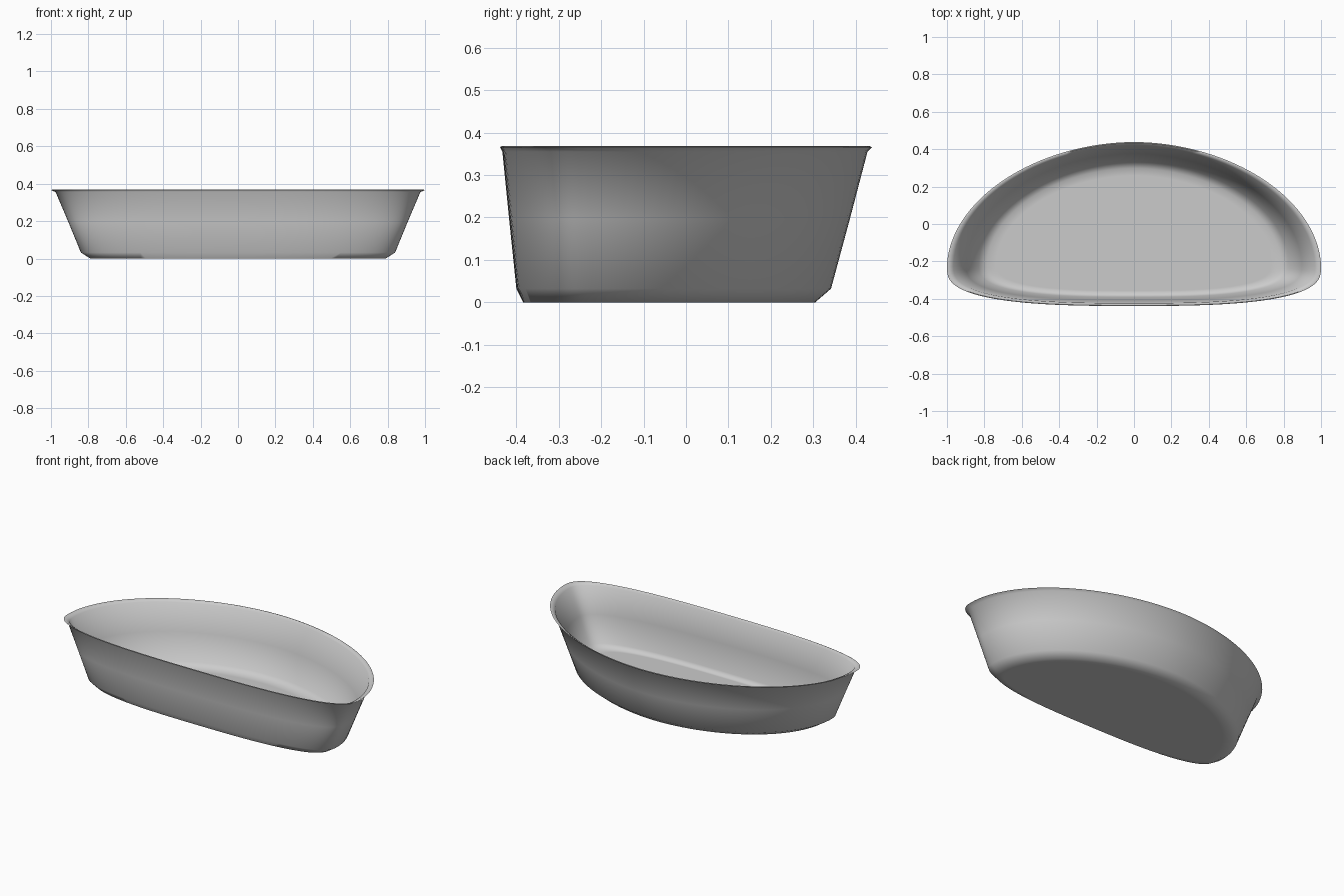
import bpy, bmesh, math

if "Cube" in bpy.data.objects:
    bpy.data.objects.remove(bpy.data.objects["Cube"])

SEGMENTS = 128


def spow(v, e):
    return math.copysign(abs(v) ** e, v)


def outline(half_width, y_front, y_back, z):
    """D-shaped ring: full curve at the back, flattened curve at the front."""
    y_mid = y_front + (y_back - y_front) * 0.235
    pts = []
    for i in range(SEGMENTS):
        a = 2 * math.pi * i / SEGMENTS
        back = math.sin(a) >= 0
        e = 2 / (1.92 if back else 2.8)
        depth = (y_back - y_mid) if back else (y_mid - y_front)
        pts.append((half_width * spow(math.cos(a), e),
                    y_mid + depth * spow(math.sin(a), e), z))
    return pts


# Profile levels from outer floor, up the wall, over the rim, down inside:
# half width, front y, back y, height
levels = [
    (0.74, -0.365, 0.265, 0.0),
    (0.79, -0.384, 0.305, 0.0),
    (0.84, -0.40, 0.342, 0.032),
    (0.907, -0.417, 0.386, 0.195),
    (0.975, -0.433, 0.428, 0.355),
    (1.00, -0.4385, 0.4385, 0.366),
    (0.994, -0.435, 0.433, 0.368),
    (0.965, -0.423, 0.418, 0.355),
    (0.897, -0.407, 0.376, 0.195),
    (0.83, -0.39, 0.332, 0.034),
    (0.785, -0.376, 0.298, 0.012),
    (0.735, -0.357, 0.258, 0.012),
]

# Thin-walled D-shaped basin
bm = bmesh.new()
rings = [[bm.verts.new(p) for p in outline(*lv)] for lv in levels]
for lower, upper in zip(rings, rings[1:]):
    for i in range(SEGMENTS):
        j = (i + 1) % SEGMENTS
        bm.faces.new((lower[i], lower[j], upper[j], upper[i]))

# Outer base and inner floor
bm.faces.new(rings[0][::-1])
bm.faces.new(rings[-1])
bmesh.ops.recalc_face_normals(bm, faces=bm.faces)

mesh = bpy.data.meshes.new("basin")
bm.to_mesh(mesh)
bm.free()
basin = bpy.data.objects.new("basin", mesh)
bpy.context.collection.objects.link(basin)
bpy.context.view_layer.objects.active = basin
basin.select_set(True)
bpy.ops.object.shade_smooth_by_angle(angle=math.radians(60))
